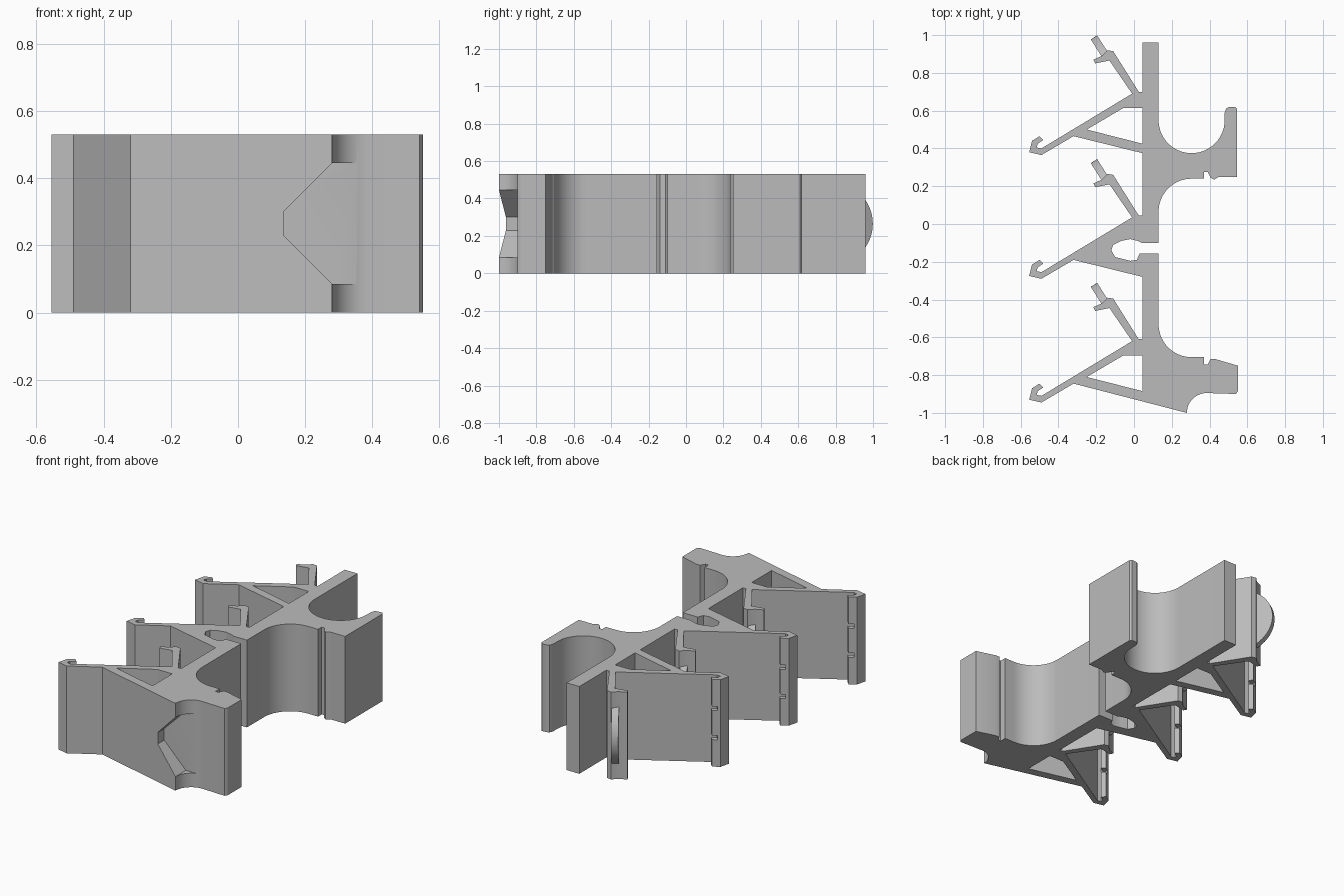
import bpy
import bmesh
from math import cos, sin, radians
from mathutils import Vector

HEIGHT = 0.53
MID = HEIGHT / 2
STEPS = (-1.31, -0.655, 0)      # offsets of the three repeated wings

cube = bpy.data.objects.get("Cube")
if cube:
    bpy.data.objects.remove(cube)

grey = bpy.data.materials.new("plain_grey")
grey.use_nodes = True
grey.diffuse_color = (0.5, 0.5, 0.5, 1)
grey.node_tree.nodes["Principled BSDF"].inputs["Base Color"].default_value = (0.5, 0.5, 0.5, 1)


def prism(name, points, offset):
    """Extrude a closed loop of 3D points by a vector."""
    bm = bmesh.new()
    face = bm.faces.new([bm.verts.new(p) for p in points])
    ext = bmesh.ops.extrude_face_region(bm, geom=[face])
    moved = [g for g in ext["geom"] if isinstance(g, bmesh.types.BMVert)]
    bmesh.ops.translate(bm, verts=moved, vec=offset)
    bmesh.ops.recalc_face_normals(bm, faces=bm.faces)
    mesh = bpy.data.meshes.new(name)
    bm.to_mesh(mesh)
    bm.free()
    mesh.materials.append(grey)
    obj = bpy.data.objects.new(name, mesh)
    bpy.context.collection.objects.link(obj)
    return obj


def flat(points, z=0.0):
    return [(x, y, z) for x, y in points]


def arc(cx, cy, r, start, end, n=14):
    angles = [radians(start + (end - start) * i / n) for i in range(n + 1)]
    return [(cx + r * cos(a), cy + r * sin(a)) for a in angles]


def activate(obj):
    bpy.ops.object.select_all(action="DESELECT")
    obj.select_set(True)
    bpy.context.view_layer.objects.active = obj


def cut(target, cutter):
    cutter.hide_render = True
    mod = target.modifiers.new("cut", "BOOLEAN")
    mod.operation = "DIFFERENCE"
    mod.solver = "EXACT"
    mod.object = cutter
    activate(target)
    bpy.ops.object.modifier_apply(modifier=mod.name)
    bpy.data.objects.remove(cutter)


def wing(dy):
    """Hooked strut and latch arm, listed from lower elbow to spine."""
    strut = [(-0.32, 0.465), (-0.49, 0.365), (-0.555, 0.38), (-0.54, 0.44),
             (-0.50, 0.465), (-0.48, 0.445), (-0.51, 0.425), (-0.515, 0.405),
             (-0.49, 0.40), (-0.01, 0.69)]
    latch = [(-0.13, 0.865), (-0.205, 0.85), (-0.215, 0.87), (-0.17, 0.89),
             (-0.14, 0.92), (-0.11, 0.915), (0.025, 0.70), (0.045, 0.70)]
    return [(x, y + dy) for x, y in strut + latch]


# Upper cup, its rounded lip and the small notch underneath
upper = [(0.13, 0.96)] + arc(0.305, 0.55, 0.175, 180, 360, 28)
upper += [(0.48, 0.59), (0.488, 0.612), (0.505, 0.62), (0.535, 0.62),
          (0.545, 0.61), (0.545, 0.25), (0.45, 0.25), (0.425, 0.235),
          (0.405, 0.245), (0.39, 0.275), (0.37, 0.275), (0.37, 0.24)]
upper += arc(0.305, 0.065, 0.175, 90, 180)

# Keyhole slot dividing the spine
slot = [(0.13, -0.10), (0.04, -0.10), (0.02, -0.09), (-0.02, -0.08),
        (-0.07, -0.09), (-0.11, -0.11), (-0.12, -0.14), (-0.10, -0.175),
        (-0.06, -0.185), (-0.02, -0.195), (0.015, -0.19), (0.03, -0.155),
        (0.13, -0.155)]

# Lower cup and front foot
lower = arc(0.305, -0.53, 0.175, 180, 270)
lower += [(0.37, -0.705), (0.37, -0.745), (0.39, -0.745), (0.405, -0.715),
          (0.43, -0.715), (0.55, -0.75), (0.55, -0.885), (0.54, -0.90)]
lower += arc(0.385, -1.0, 0.105, 90, 180)

outline = upper + slot + lower
for dy in STEPS:
    if dy > STEPS[0]:
        outline.append((0.045, 0.375 + dy))
    outline += wing(dy)
outline.append((0.045, 0.96))
body = prism("clip_body", flat(outline), (0, 0, HEIGHT))

# Triangular openings in the outer wings
window = [(-0.25, 0.50), (-0.055, 0.615), (0.045, 0.615), (0.045, 0.425)]
for dy in (STEPS[0], STEPS[2]):
    loop = [(x, y + dy) for x, y in window]
    cut(body, prism("window_cutter", flat(loop, -0.1), (0, 0, 1)))

# Angled recess in the front face
recess = [(0.6, 0.18), (0.28, 0.18), (0.135, 0.035), (0.135, -0.035),
          (0.28, -0.18), (0.6, -0.18)]
cut(body, prism("recess_cutter", [(x, -1.1, MID + z) for x, z in recess],
                (0, 0.1995, 0)))

# Gaps dividing each hook lip into three
gap = [(-0.525, 0.425), (-0.46, 0.425), (-0.46, 0.49), (-0.525, 0.49)]
for dy in STEPS:
    for z in (HEIGHT / 3, HEIGHT * 2 / 3):
        loop = [(x, y + dy) for x, y in gap]
        cut(body, prism("gap_cutter", flat(loop, z - 0.013), (0, 0, 0.026)))

# Rounded tabs at the latch ends
along = Vector((-0.535, 0.845, 0))
across = Vector((0.845, 0.535, 0)) * 0.02
tabs = []
for i, dy in enumerate(STEPS):
    centre = Vector((-0.212, 0.988 + dy, MID)) - along * 0.193 - across
    rim = [centre + along * s + Vector((0, 0, z))
           for s, z in arc(0, 0, 0.193, -69, 69, 24)]
    tabs.append(prism("latch_tab_%d" % (i + 1), rim, across * 2))

for obj in [body] + tabs:
    activate(obj)
    bpy.ops.object.shade_smooth_by_angle(angle=radians(25))
